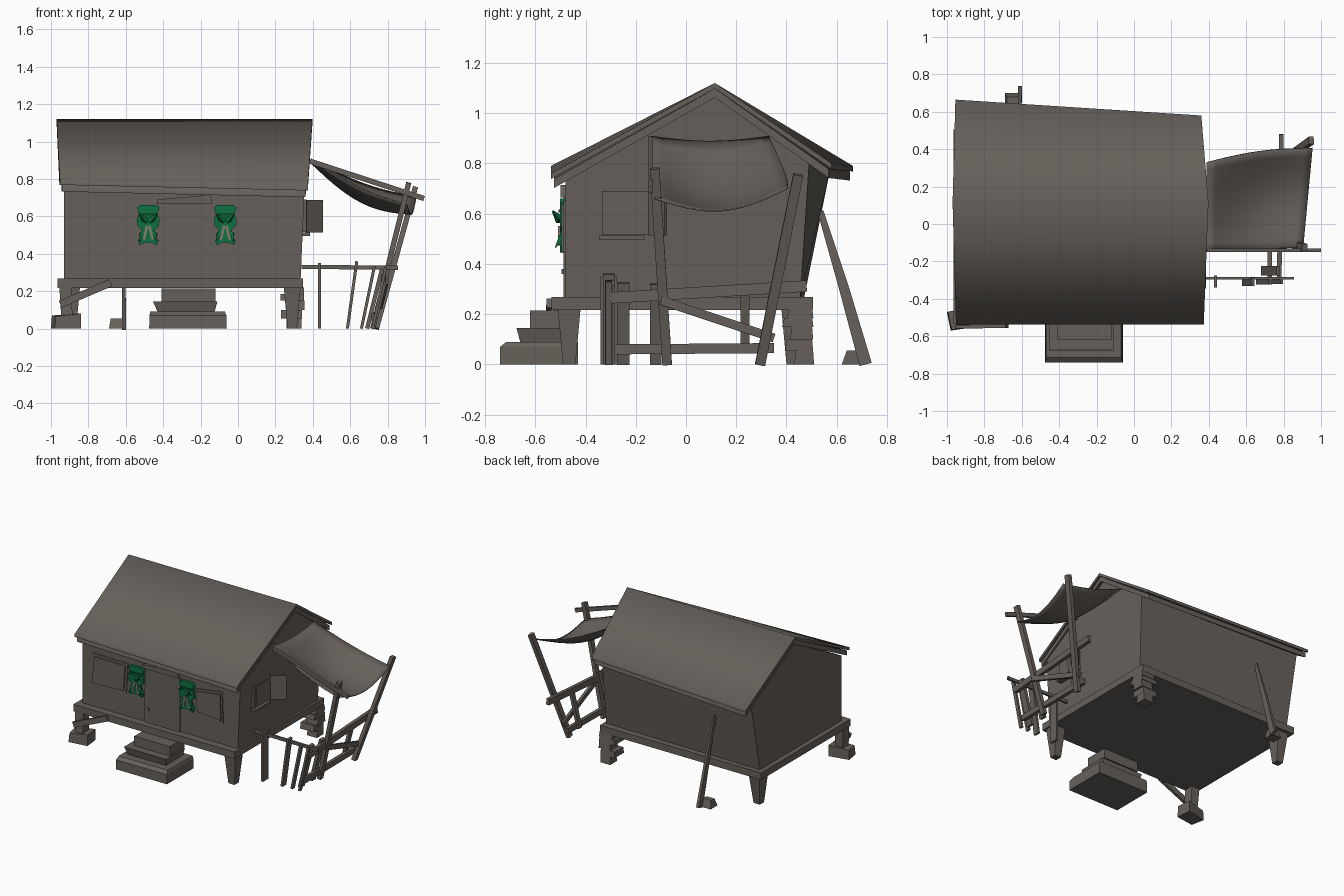
import bpy, bmesh, math
from mathutils import Vector

cube = bpy.data.objects.get("Cube")
if cube:
    bpy.data.objects.remove(cube, do_unlink=True)


def material(name, rgb):
    m = bpy.data.materials.new(name)
    m.use_nodes = True
    m.diffuse_color = (*rgb, 1)
    m.node_tree.nodes["Principled BSDF"].inputs["Base Color"].default_value = (*rgb, 1)
    return m


WOOD = material("weathered_wood", (0.135, 0.118, 0.103))
GREEN = material("leaf_green", (0.004, 0.16, 0.05))
DARK = material("dark_green", (0.003, 0.07, 0.025))
RIBBON = material("dusty_ribbon", (0.25, 0.19, 0.16))


def make(name, bm, mat):
    bmesh.ops.recalc_face_normals(bm, faces=bm.faces)
    me = bpy.data.meshes.new(name)
    bm.to_mesh(me)
    bm.free()
    me.materials.append(mat)
    ob = bpy.data.objects.new(name, me)
    bpy.context.collection.objects.link(ob)
    return ob


def loft(name, rings, mat=WOOD):
    """Skin closed rings of equal length and cap both ends."""
    bm = bmesh.new()
    vs = [[bm.verts.new(p) for p in r] for r in rings]
    n = len(vs[0])
    for a, b in zip(vs, vs[1:]):
        for i in range(n):
            j = (i + 1) % n
            bm.faces.new((a[i], a[j], b[j], b[i]))
    bm.faces.new(vs[0])
    bm.faces.new(vs[-1])
    return make(name, bm, mat)


def rect(x0, x1, y0, y1, z):
    return [(x0, y0, z), (x1, y0, z), (x1, y1, z), (x0, y1, z)]


def box(name, x, y, z, mat=WOOD):
    return loft(name, [rect(*x, *y, z[0]), rect(*x, *y, z[1])], mat)


def beam(name, a, b, w, d, mat=WOOD, taper=1.0):
    """Square timber from a to b; w is the width lying level, d the other."""
    a, b = Vector(a), Vector(b)
    t = (b - a).normalized()
    ref = Vector((0, 0, 1)) if abs(t.z) < 0.7 else Vector((0, 1, 0))
    u = t.cross(ref).normalized()
    v = t.cross(u)
    ring = lambda c, s: [c + u * i * w * s / 2 + v * j * d * s / 2
                         for i, j in ((-1, -1), (1, -1), (1, 1), (-1, 1))]
    return loft(name, [ring(a, 1), ring(b, taper)], mat)


def plate(name, pts, y0, y1, mat=WOOD):
    """Outline in x, z pushed out from the front wall."""
    return loft(name, [[(x, y0, z) for x, z in pts], [(x, y1, z) for x, z in pts]], mat)


# House body and platform
loft("house_walls", [
    [(-.93, -.48, .265), (-.93, -.48, .745), (-.93, .12, 1.065), (-.93, .575, .78), (-.93, .47, .265)],
    [(.335, -.48, .265), (.355, -.48, .73), (.365, .12, 1.065), (.345, .49, .8), (.33, .455, .265)]])
box("platform", (-.965, .347), (-.535, .505), (.217, .268))


# Roof: sheet over gable boards
def roof_layer(name, top, thick, inset):
    def ring(front, ridge, back, s):
        pts = [(front[0] - s * inset, front[1] + inset, front[2]), ridge,
               (back[0] - s * inset, back[1] - inset, back[2])]
        pts[1] = (ridge[0] - s * inset, ridge[1], ridge[2])
        up = [(x, y, z - top) for x, y, z in pts]
        return up + [(x, y, z - thick) for x, y, z in reversed(up)]
    ob = loft(name, [ring((-.952, -.538, .79), (-.97, .115, 1.12), (-.955, .665, .79), -1),
                     ring((.373, -.538, .76), (.398, .115, 1.12), (.36, .58, .80), 1)])
    bpy.ops.object.select_all(action='DESELECT')
    ob.select_set(True)
    bpy.context.view_layer.objects.active = ob
    bpy.ops.object.shade_smooth_by_angle(angle=math.radians(75))


roof_layer("roof_sheet", 0, .022, 0)
roof_layer("gable_boards", .022, .036, .012)

# Corner legs
loft("front_left_leg", [rect(.265, .315, -.49, -.44, 0), rect(.245, .335, -.51, -.42, .22)])
loft("back_right_leg", [rect(-.915, -.865, .4, .45, 0), rect(-.935, -.845, .38, .48, .22)])
loft("front_right_leg", [rect(-.945, -.885, -.54, -.47, .06), rect(-.955, -.89, -.53, -.46, .22)])
loft("front_right_footing", [
    [(-1, -.47, 0), (-.98, -.57, 0), (-.84, -.55, 0), (-.85, -.44, 0)],
    [(-.995, -.47, .07), (-.975, -.565, .065), (-.84, -.545, .08), (-.85, -.44, .08)]])
beam("leg_brace", (-.95, -.55, .13), (-.68, -.545, .245), .02, .04)

# Stacked stones under the back corner
stones = [(.30, .47, .055), (.285, .45, .045), (.31, .46, .05), (.29, .445, .035), (.30, .455, .035)]
z = 0
for i, (x, y, h) in enumerate(stones):
    s = .04 + .013 * (i % 2) + .003 * i
    loft(f"stone_{i + 1}", [rect(x - s, x + s, y - s, y + s, z),
                            rect(x - s, x + s, y - s + .008, y + s - .004, z + h)])
    z += h

# Back wall strut with its wedge
beam("back_strut_lower", (-.61, .715, 0), (-.61, .63, .3), .022, .05, taper=.8)
beam("back_strut_upper", (-.61, .63, .3), (-.61, .535, .61), .018, .04, taper=.6)
loft("strut_wedge", [rect(-.69, -.615, .62, .7, 0), rect(-.68, -.615, .64, .68, .055)])

# Front steps
loft("step_bottom", [rect(-.475, -.06, -.74, -.43, 0), rect(-.473, -.062, -.74, -.43, .07),
                     rect(-.47, -.07, -.715, -.43, .09)])
loft("step_middle", [rect(-.43, -.125, -.66, -.46, .09), rect(-.455, -.11, -.675, -.46, .145)])
box("step_top", (-.41, -.12), (-.62, -.45), (.145, .215))

# Door and front shutters
plate("door", [(-.42, .268), (-.13, .268), (-.13, .67), (-.415, .665)], -.47, -.488)
plate("door_lintel", [(-.435, .665), (-.135, .665), (-.15, .715), (-.43, .69)], -.47, -.5)
plate("door_latch", [(-.39, .36), (-.38, .36), (-.38, .38), (-.39, .38)], -.488, -.495)
shutters = [[(-.86, .425), (-.57, .435), (-.555, .655), (-.84, .66)],
            [(0, .445), (.22, .425), (.21, .655), (-.01, .62)]]
for side, pts in zip(("right", "left"), shutters):
    cx = sum(p[0] for p in pts) / 4
    cz = sum(p[1] for p in pts) / 4
    plate(f"{side}_shutter_frame", pts, -.47, -.487)
    plate(f"{side}_shutter_panel", [(cx + (x - cx) * .88, cz + (v - cz) * .84) for x, v in pts], -.48, -.495)

# Side window with open shutter
box("side_window_frame", (.33, .365), (-.335, -.145), (.515, .69))
box("side_window_pane", (.34, .37), (-.315, -.17), (.53, .675))
box("side_window_sill", (.33, .385), (-.345, -.165), (.495, .513))
beam("side_window_shutter", (.365, -.145, .6), (.45, -.08, .6), .012, .175)

# Leafy door ornaments
half = [(.045, .66), (.06, .645), (.05, .61), (.06, .585), (.058, .55), (.035, .53),
        (.035, .505), (.055, .47), (.045, .445), (.02, .46)]
for side, cx in (("right", -.48), ("left", -.068)):
    outline = [(cx + x, v) for x, v in half] + [(cx - x, v) for x, v in reversed(half)]
    plate(f"{side}_ornament", outline, -.47, -.502, GREEN)
    plate(f"{side}_ornament_band", [(cx - .05, .605), (cx + .05, .605), (cx + .045, .617), (cx - .045, .617)],
          -.5, -.508, DARK)
    for s in (-1, 1):
        beam(f"{side}_ornament_ribbon", (cx + s * .006, -.503, .55), (cx + s * .024, -.503, .475),
             .014, .012, RIBBON)
        beam(f"{side}_ornament_leaf", (cx + s * .01, -.5, .575), (cx + s * .045, -.53, .61),
             .03, .03, GREEN, .2)
        beam(f"{side}_ornament_eye", (cx + s * .012, -.504, .568), (cx + s * .04, -.504, .575),
             .012, .012, DARK, .5)
        beam(f"{side}_ornament_tail", (cx + s * .035, -.495, .51), (cx + s * .045, -.52, .465),
             .02, .02, GREEN, .2)

# Sagging cloth awning
N = 12
bm = bmesh.new()
grid = []
for i in range(N + 1):
    u = i / N
    row = []
    for j in range(N + 1):
        v = j / N
        x = .39 + u * (.515 + .05 * v)
        y = -.14 + .015 * u + v * (.47 + .06 * u) + .02 * math.sin(math.pi * u) * v
        drop = u * (.245 - .04 * v) + .075 * math.sin(math.pi * u) * (.4 + .6 * math.sin(math.pi * v))
        zz = .91 - drop - (.02 + .05 * u) * math.sin(math.pi * v)
        row.append(bm.verts.new((x, y, zz)))
    grid.append(row)
for a, b in zip(grid, grid[1:]):
    for j in range(N):
        bm.faces.new((a[j], b[j], b[j + 1], a[j + 1])).smooth = True
cloth = make("awning_cloth", bm, WOOD)
cloth.modifiers.new("thickness", 'SOLIDIFY').thickness = .006

# Awning poles and bar
beam("awning_bar", (.385, -.14, .895), (.995, -.14, .695), .018, .028)
beam("awning_pole_front", (.72, -.075, 0), (.913, -.125, .78), .028, .038)
beam("awning_pole_back", (.74, .295, 0), (.948, .447, .755), .028, .04)


# Leaning side fence: x follows height
def lean(y, z, off=0):
    return (.71 + .25 * z + off, y, z)


beam("side_rail_top", lean(-.3, .265), lean(.48, .312), .025, .045)
beam("side_rail_bottom", lean(-.285, .06), lean(.35, .065), .025, .04)
beam("side_rail_diagonal", lean(-.1, .255, .02), lean(.35, .105, .02), .02, .035)
for i, (y, z0, z1, w) in enumerate([(-.25, 0, .325, .05), (-.12, 0, .32, .045), (.235, .05, .285, .035)]):
    beam(f"side_post_{i + 1}", lean(y, z0, -.02), lean(y, z1, -.02), .022, w)

# Front fence
beam("front_rail", (.34, -.29, .33), (.855, -.29, .325), .015, .022)
pickets = [(.435, .435, .35, .065), (.585, .635, .36, .045), (.66, .73, .335, .03), (.72, .79, .33, .025)]
for i, (xa, xb, h, w) in enumerate(pickets):
    beam(f"front_picket_{i + 1}", (xa, -.308, 0), (xb, -.308, h), .016, w)
